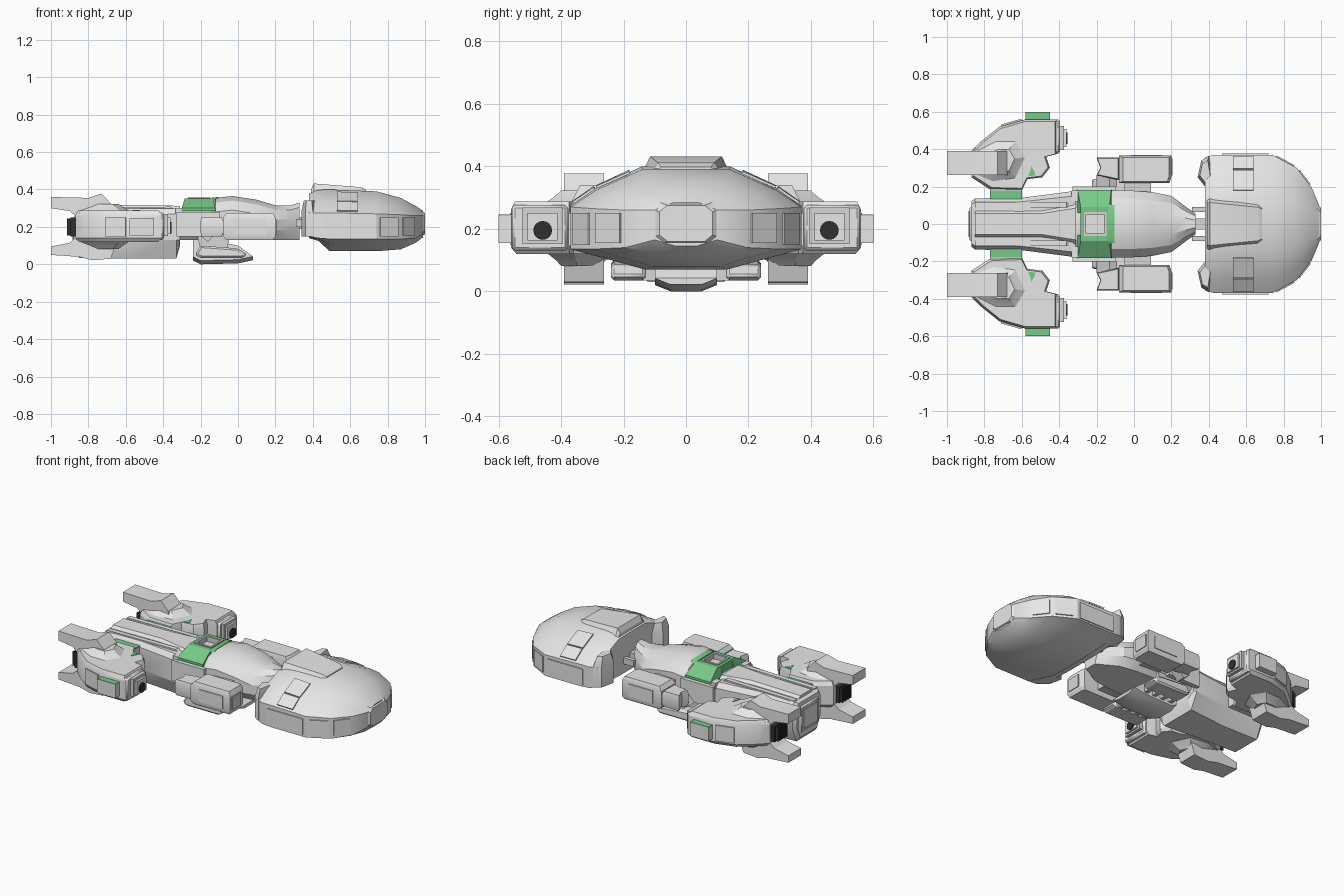
import bpy, bmesh, math
from mathutils import Vector

cube = bpy.data.objects.get("Cube")
if cube:
    bpy.data.objects.remove(cube)


def material(name, rgb):
    m = bpy.data.materials.new(name)
    m.use_nodes = True
    m.diffuse_color = (*rgb, 1)
    m.node_tree.nodes["Principled BSDF"].inputs["Base Color"].default_value = (*rgb, 1)
    return m


HULL = material("hull grey", (0.8, 0.8, 0.8))
DARK = material("engine black", (0.03, 0.03, 0.03))
GREEN = material("accent green", (0.19, 0.59, 0.25))
TRIM = material("trim grey", (0.68, 0.68, 0.68))


def finish(name, bm, mat, mirror=False, bevel=0.0):
    bmesh.ops.recalc_face_normals(bm, faces=bm.faces)
    me = bpy.data.meshes.new(name)
    bm.to_mesh(me)
    bm.free()
    ob = bpy.data.objects.new(name, me)
    bpy.context.collection.objects.link(ob)
    me.materials.append(mat)
    if bevel:
        b = ob.modifiers.new("bevel", "BEVEL")
        b.width, b.segments, b.limit_method = bevel, 1, "ANGLE"
    if mirror:
        m = ob.modifiers.new("mirror", "MIRROR")
        m.use_axis = (False, True, False)
    bpy.ops.object.select_all(action="DESELECT")
    ob.select_set(True)
    bpy.context.view_layer.objects.active = ob
    bpy.ops.object.shade_smooth_by_angle(angle=math.radians(25))
    return ob


def skin(name, rings, mat, **kw):
    """Join equal rings of points into a capped shell."""
    bm = bmesh.new()
    vs = [[bm.verts.new(p) for p in r] for r in rings]
    n = len(vs[0])
    for a, b in zip(vs, vs[1:]):
        for i in range(n):
            j = (i + 1) % n
            bm.faces.new((a[i], a[j], b[j], b[i]))
    bm.faces.new(vs[0])
    bm.faces.new(vs[-1])
    return finish(name, bm, mat, **kw)


def hull(name, sections, mat, **kw):
    """Symmetric loft along x; each section is x and half a ring, top to bottom."""
    return skin(name, [[(x, y, z) for y, z in h] + [(x, -y, z) for y, z in reversed(h)]
                       for x, h in sections], mat, **kw)


def stack(name, pts, levels, mat, **kw):
    """Plan outline at several heights, each scaled about its middle."""
    cx = sum(p[0] for p in pts) / len(pts)
    cy = sum(p[1] for p in pts) / len(pts)
    return skin(name, [[(cx + (x - cx) * s, cy + (y - cy) * s, z) for x, y in pts]
                       for z, s in levels], mat, **kw)


def side(name, pts, y0, y1, mat, **kw):
    """Side outline in x and z, extruded across y."""
    return skin(name, [[(x, y, z) for x, z in pts] for y in (y0, y1)], mat, **kw)


def box(name, x, y, z, mat, **kw):
    return side(name, [(x[0], z[0]), (x[1], z[0]), (x[1], z[1]), (x[0], z[1])], *y, mat, **kw)


def plate(name, corners, mat, t=0.008, **kw):
    """Thin raised plate over a quad, thickened along its normal."""
    p = [Vector(c) for c in corners]
    n = (p[1] - p[0]).cross(p[2] - p[0]).normalized() * t
    return skin(name, [[q - n * 0.2 for q in p], [q + n * 0.8 for q in p]], mat, **kw)


def rod(name, centre, r, depth, mat, **kw):
    bm = bmesh.new()
    bmesh.ops.create_cone(bm, cap_ends=True, segments=16, radius1=r, radius2=r, depth=depth)
    for v in bm.verts:
        v.co = Vector((v.co.z, v.co.x, v.co.y)) + Vector(centre)
    return finish(name, bm, mat, **kw)


# Head: broad faceted shell with a shallow keel
def head_ring(w, top, hi, lo, bot):
    return [(w * .38, top), (w * .78, top - (top - hi) * .55), (w, hi), (w, lo),
            (w * .74, lo - (lo - bot) * .4), (w * .36, bot)]


head = [(.38, .355, .378, .275, .15, .14), (.43, .37, .398, .275, .14, .125),
        (.49, .37, .40, .275, .135, .07), (.74, .37, .39, .27, .135, .07),
        (.87, .30, .355, .265, .135, .08), (.95, .195, .312, .26, .14, .115),
        (.99, .1, .285, .26, .165, .145)]
hull("head", [(s[0], head_ring(*s[1:])) for s in head], HULL)
hull("nose_plate", [(.975, [(.085, .285), (.115, .265), (.115, .17), (.085, .15)]),
                    (1.0, [(.06, .275), (.085, .255), (.085, .18), (.06, .16)])], HULL)
hull("canopy", [(.39, [(.11, .40), (.14, .37)]), (.405, [(.115, .432), (.14, .38)]),
                (.66, [(.09, .412), (.12, .37)]), (.685, [(.08, .398), (.1, .37)])], HULL)
stack("head_prong", [(.38, .2), (.34, .25), (.36, .34), (.40, .365), (.42, .25)],
      [(.15, 1), (.29, 1), (.34, .7)], HULL, mirror=True)
plate("shoulder_panel", [(.53, .18, .383), (.64, .18, .378), (.64, .286, .331), (.53, .286, .334)],
      HULL, mirror=True)
plate("shoulder_hatch", [(.53, .292, .332), (.64, .292, .328), (.64, .36, .282), (.53, .36, .284)],
      HULL, mirror=True)
plate("side_panel_long", [(.47, .37, .145), (.47, .37, .25), (.72, .37, .25), (.72, .37, .145)],
      HULL, mirror=True)
plate("side_panel_front", [(.76, .36, .15), (.76, .36, .25), (.855, .309, .25), (.855, .309, .15)],
      HULL, mirror=True)
plate("cheek_panel", [(.88, .287, .155), (.88, .287, .25), (.94, .209, .25), (.94, .209, .155)],
      HULL, mirror=True)

# Neck: rounded cowl that narrows toward the head
neck = [(-.32, .17, .30), (-.14, .18, .30), (-.12, .18, .355), (-.03, .18, .365), (.1, .17, .345),
        (.2, .15, .315), (.28, .09, .315), (.33, .055, .33)]
hull("neck", [(x, [(w * .35, t), (w * .75, t - .025), (w, t - .075), (w, .18), (w * .75, .13)])
              for x, w, t in neck], HULL)
box("neck_clamp", (.31, .4), (.065, .09), (.2, .24), TRIM, mirror=True)
box("neck_coupling", (.28, .4), (-.03, .03), (.19, .25), TRIM)

# Turret collar: green saddle halves and bridges around an open grey well
saddle = [(.06, .352), (.09, .352), (.183, .30), (.183, .285), (.06, .285)]
skin("collar_half", [[(x + (.352 - z) * flare, y, z) for y, z in saddle]
                     for x, flare in ((-.285, -.3), (-.132, .2))], GREEN, mirror=True)
box("collar_bridge_rear", (-.287, -.262), (-.062, .062), (.29, .352), GREEN)
box("collar_bridge_front", (-.152, -.13), (-.062, .062), (.29, .352), GREEN)
hull("collar_lip", [(-.14, [(.08, .356), (.11, .34)]), (-.105, [(.07, .36), (.1, .352)])], GREEN)
box("collar_foot", (-.335, -.295), (.12, .18), (.26, .3), HULL, mirror=True)
box("well_wall", (-.265, -.15), (.05, .063), (.3, .357), TRIM, mirror=True)
for x in (-.268, -.16):
    box("well_end", (x, x + .012), (-.063, .063), (.3, .357), TRIM)
box("well_floor", (-.26, -.15), (-.055, .055), (.3, .325), HULL)

# Rear body: chamfered block with a raised spine and side rails
body = [(-.87, .12, .285, .06), (-.85, .137, .295, .035), (-.6, .14, .298, .03), (-.33, .175, .298, .03),
        (-.31, .17, .29, .1)]
hull("rear_body", [(x, [(w * .85, t), (w, t - .03), (w, .13), (w * .7, b)]) for x, w, t, b in body], HULL)
hull("spine", [(-.85, [(.055, .312), (.075, .29)]), (-.5, [(.055, .318), (.075, .29)]),
               (-.31, [(.085, .312), (.11, .29)])], HULL)
side("spine_rail", [(-.85, .28), (-.85, .303), (-.36, .308), (-.33, .28)], .088, .118, HULL, mirror=True)
box("rear_frame", (-.88, -.86), (-.095, .095), (.09, .26), TRIM, bevel=.01)
box("rear_vent", (-.885, -.87), (-.07, .07), (.115, .235), HULL)
box("wing_root", (-.77, -.6), (.11, .22), (.14, .27), HULL, mirror=True)
box("root_strip", (-.77, -.6), (.135, .18), (.268, .276), GREEN, mirror=True)

# Middle side pods with end caps and struts
stack("side_pod", [(-.08, .22), (.19, .22), (.2, .25), (.2, .365), (-.08, .365)],
      [(.13, .9), (.15, 1), (.25, 1), (.275, .88)], HULL, mirror=True)
stack("pod_tail", [(-.2, .26), (-.08, .235), (-.08, .355), (-.2, .355), (-.18, .30)],
      [(.15, .9), (.17, 1), (.23, 1), (.25, .9)], HULL, mirror=True)
box("pod_mount", (-.05, .09), (.14, .25), (.16, .25), TRIM, mirror=True)
box("pod_panel", (-.02, .15), (.36, .37), (.16, .24), HULL, mirror=True)
box("pod_cap", (.195, .205), (.26, .35), (.16, .24), TRIM, mirror=True)
side("pod_strut", [(-.2, .15), (-.13, .22), (-.09, .2), (-.16, .12)], .2, .26, TRIM, mirror=True)
box("side_gear", (-.33, -.1), (.17, .2), (.15, .28), HULL, mirror=True)

# Belly carriage: tapered keel with skids and cross bars
keel = [(-.24, .02, .14), (-.2, 0, .14), (0, .005, .1), (.08, .022, .04)]
hull("belly_keel", [(x, [(.1, t), (.1, b + .02), (.05, b)]) for x, b, t in keel], HULL)
side("belly_skid", [(-.23, .05), (-.2, .035), (.02, .035), (.05, .05), (0, .085), (-.2, .1)],
     .13, .24, HULL, mirror=True, bevel=.01)
for i in range(4):
    x = -.2 + i * .06
    box("belly_bar", (x, x + .025), (-.2, .2), (.035, .07), TRIM)
side("belly_leg", [(-.2, .08), (-.06, .08), (-.04, .16), (-.22, .16)], .11, .17, TRIM, mirror=True)

# Nacelles with forward guns
nacelle = [(-.41, .375), (-.41, .56), (-.58, .56), (-.72, .52), (-.82, .44), (-.87, .39), (-.87, .25),
           (-.77, .185), (-.6, .18), (-.57, .24), (-.49, .25), (-.45, .3), (-.47, .36)]
stack("nacelle", nacelle, [(.12, .92), (.14, 1), (.262, 1), (.288, .94)], HULL, mirror=True)
box("gun_block", (-.47, -.395), (.378, .558), (.13, .276), HULL, mirror=True, bevel=.01)
box("gun_frame", (-.40, -.375), (.395, .523), (.152, .268), TRIM, mirror=True)
box("gun_face", (-.39, -.362), (.411, .507), (.162, .25), HULL, mirror=True)
rod("gun_barrel", (-.37, .459, .195), .03, .03, DARK, mirror=True)
box("outer_box", (-.58, -.45), (.54, .6), (.155, .243), HULL, mirror=True)
box("outer_box_cap", (-.58, -.45), (.555, .6), (.242, .246), GREEN, mirror=True)
plate("nacelle_panel", [(-.6, .556, .15), (-.6, .556, .25), (-.71, .524, .25), (-.71, .524, .15)],
      HULL, t=-.009, mirror=True)
stack("nacelle_chip", [(-.565, .255), (-.525, .26), (-.547, .31)], [(.284, 1), (.291, 1)], GREEN, mirror=True)

# Tail fins above and below each nacelle, each on a flared root
side("upper_fin", [(-1, .30), (-1, .36), (-.8, .355), (-.73, .378), (-.68, .325), (-.66, .25), (-.86, .25),
                   (-.9, .285)], .262, .39, HULL, mirror=True)
side("lower_fin", [(-1, .095), (-1, .05), (-.85, .04), (-.78, .022), (-.68, .03), (-.64, .14), (-.86, .15),
                   (-.9, .115)], .262, .39, HULL, mirror=True)
root = [(-.86, .25), (-.86, .40), (-.74, .46), (-.62, .46), (-.56, .36), (-.62, .23), (-.76, .21)]
for name, base, step in (("upper_fin_root", .275, .016), ("lower_fin_root", .135, -.018)):
    stack(name, root, [(base, 1), (base + step, .82), (base + 2 * step, .64), (base + 3 * step, .5)],
          HULL, mirror=True)

# Engine grilles
box("engine_grille", (-.895, -.85), (.275, .38), (.15, .25), DARK, mirror=True)
for i in range(5):
    y = .28 + i * .02
    box("grille_slat", (-.915, -.89), (y, y + .01), (.155, .245), DARK, mirror=True)
